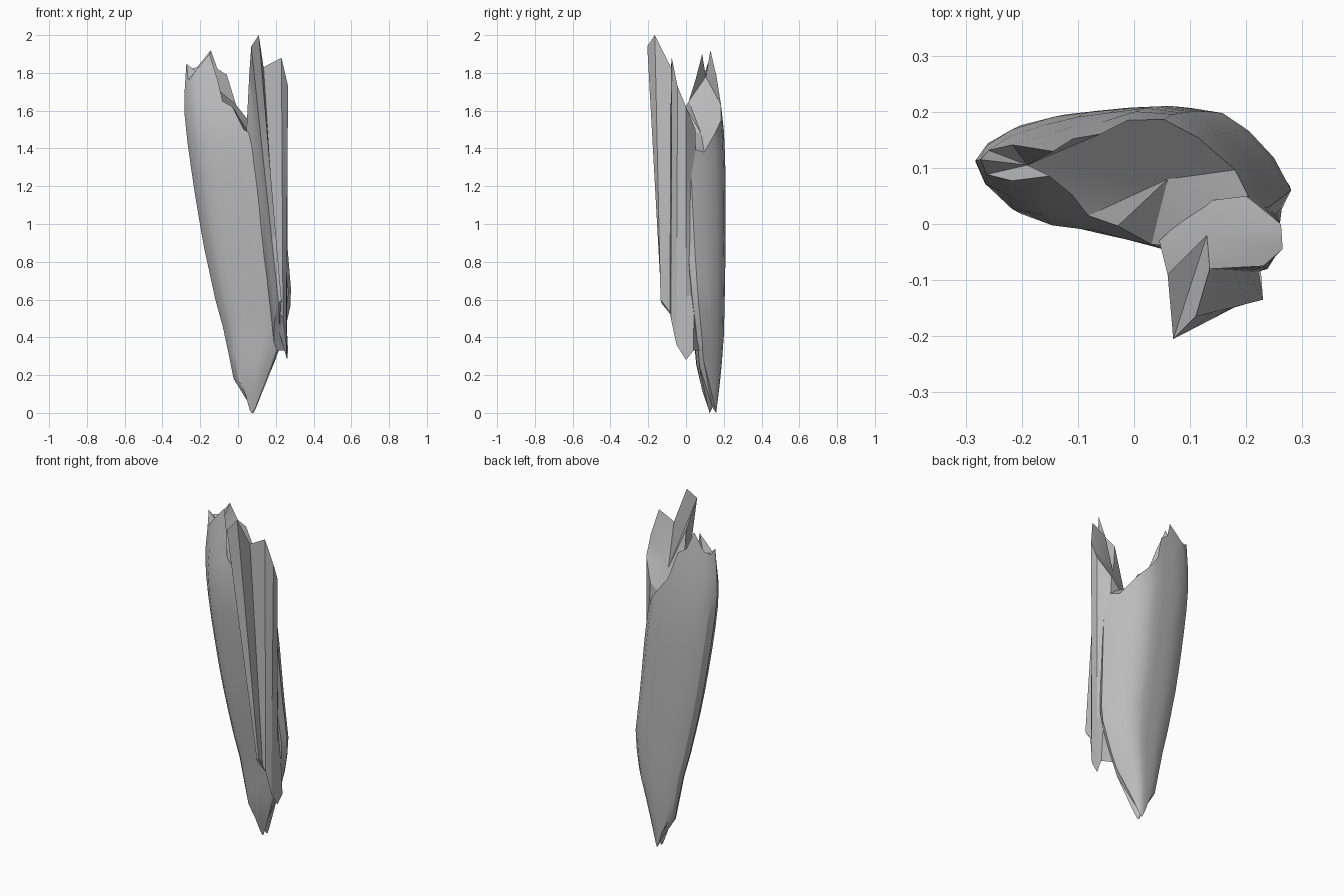
import bpy, bmesh, math
from mathutils import Vector

if "Cube" in bpy.data.objects:
    bpy.data.objects.remove(bpy.data.objects["Cube"])

grey = bpy.data.materials.new("weathered grey")
grey.diffuse_color = (0.5, 0.5, 0.5, 1)
grey.use_nodes = True
grey.node_tree.nodes["Principled BSDF"].inputs["Base Color"].default_value = grey.diffuse_color


def loft(name, columns, top_centres, bottom_centre, angle):
    """Skin vertical columns of points, then cap both broken ends."""
    bm = bmesh.new()
    cols = [[bm.verts.new(p) for p in c] for c in columns]
    n = len(cols)
    tops = [bm.verts.new(c) for c in top_centres]
    low = bm.verts.new(bottom_centre)

    def nearest(v):
        return min(tops, key=lambda t: (t.co.xy - v.co.xy).length)

    for i in range(n):
        a, b = cols[i], cols[(i + 1) % n]
        for k in range(len(a) - 1):
            bm.faces.new((a[k], b[k], b[k + 1], a[k + 1]))
        bm.faces.new((b[0], a[0], low))
        ca, cb = nearest(a[-1]), nearest(b[-1])
        bm.faces.new((a[-1], b[-1], cb))
        if ca != cb:
            bm.faces.new((a[-1], cb, ca))
    bmesh.ops.recalc_face_normals(bm, faces=bm.faces)
    mesh = bpy.data.meshes.new(name)
    bm.to_mesh(mesh)
    bm.free()
    mesh.materials.append(grey)
    ob = bpy.data.objects.new(name, mesh)
    bpy.context.collection.objects.link(ob)
    bpy.context.view_layer.objects.active = ob
    ob.select_set(True)
    bpy.ops.object.shade_smooth_by_angle(angle=math.radians(angle))
    ob.select_set(False)


# Extents of the main splinter by height: z, left, right, front, back
LEVELS = [
    (0.0, 0.04, 0.10, 0.125, 0.16), (0.2, -0.03, 0.17, 0.06, 0.185),
    (0.4, -0.065, 0.24, 0.04, 0.20), (0.6, -0.12, 0.285, 0.01, 0.205),
    (0.9, -0.185, 0.26, -0.02, 0.21), (1.2, -0.235, 0.24, -0.04, 0.21),
    (1.45, -0.27, 0.21, -0.045, 0.205), (1.6, -0.285, 0.19, -0.02, 0.19),
    (1.8, -0.28, 0.18, 0.045, 0.16), (1.95, -0.26, 0.18, 0.09, 0.125),
]


def body_point(u, v, z):
    for a, b in zip(LEVELS, LEVELS[1:]):
        if z <= b[0]:
            t = (z - a[0]) / (b[0] - a[0])
            l, r, f, k = (a[j] + t * (b[j] - a[j]) for j in range(1, 5))
            return Vector((l + u * (r - l), f + v * (k - f), z))


# Main splinter outline: across, deep, bottom height, broken top height
OUTLINE = [
    (0, .62, .18, 1.85), (.04, .42, .175, 1.76), (.13, .25, .18, 1.82),
    (.26, .17, .10, 1.90), (.37, .13, .02, 1.77), (.43, .10, .01, 1.65),
    (.54, .05, 0, 1.62), (.64, 0, 0, 1.5), (.80, .02, .03, 1.45),
    (.96, .12, .25, 1.42), (1, .28, .29, 1.40), (.92, .56, .10, 1.38),
    (.81, .80, .02, 1.48), (.70, .96, 0, 1.55), (.58, 1, 0, 1.63),
    (.48, .99, .02, 1.79), (.37, .97, .04, 1.82), (.27, .95, .1, 1.92),
    (.13, .88, .17, 1.83), (.04, .77, .18, 1.82),
]
STEPS = 12
body = [[body_point(u, v, lo + (hi - lo) * k / STEPS) for k in range(STEPS + 1)]
        for u, v, lo, hi in OUTLINE]
loft("main_splinter", body, [(-0.19, 0.105, 1.78), (0.06, 0.08, 1.48)],
     (0.07, 0.14, 0.03), 30)

# Front splinter: foot and tip of each long fibre edge
FIBRES = [
    ((.19, .00, .45), (.045, -.03, 1.5)), ((.20, -.07, .53), (.06, -.09, 1.8)),
    ((.215, -.13, .58), (.07, -.205, 1.94)), ((.23, -.135, .60), (.11, -.165, 2.0)),
    ((.222, -.085, .53), (.135, -.08, 1.83)), ((.238, -.08, .50), (.23, -.075, 1.88)),
    ((.255, -.05, .36), (.265, -.045, 1.73)), ((.26, .00, .28), (.262, .0, 1.62)),
    ((.265, .04, .33), (.20, .05, 1.5)), ((.19, .08, .33), (.12, .04, 1.42)),
]
shard = [[Vector(a).lerp(Vector(b), k / 4) for k in range(5)] for a, b in FIBRES]
loft("front_splinter", shard, [(0.13, -0.02, 1.58)], (0.22, 0.0, 0.42), 20)
